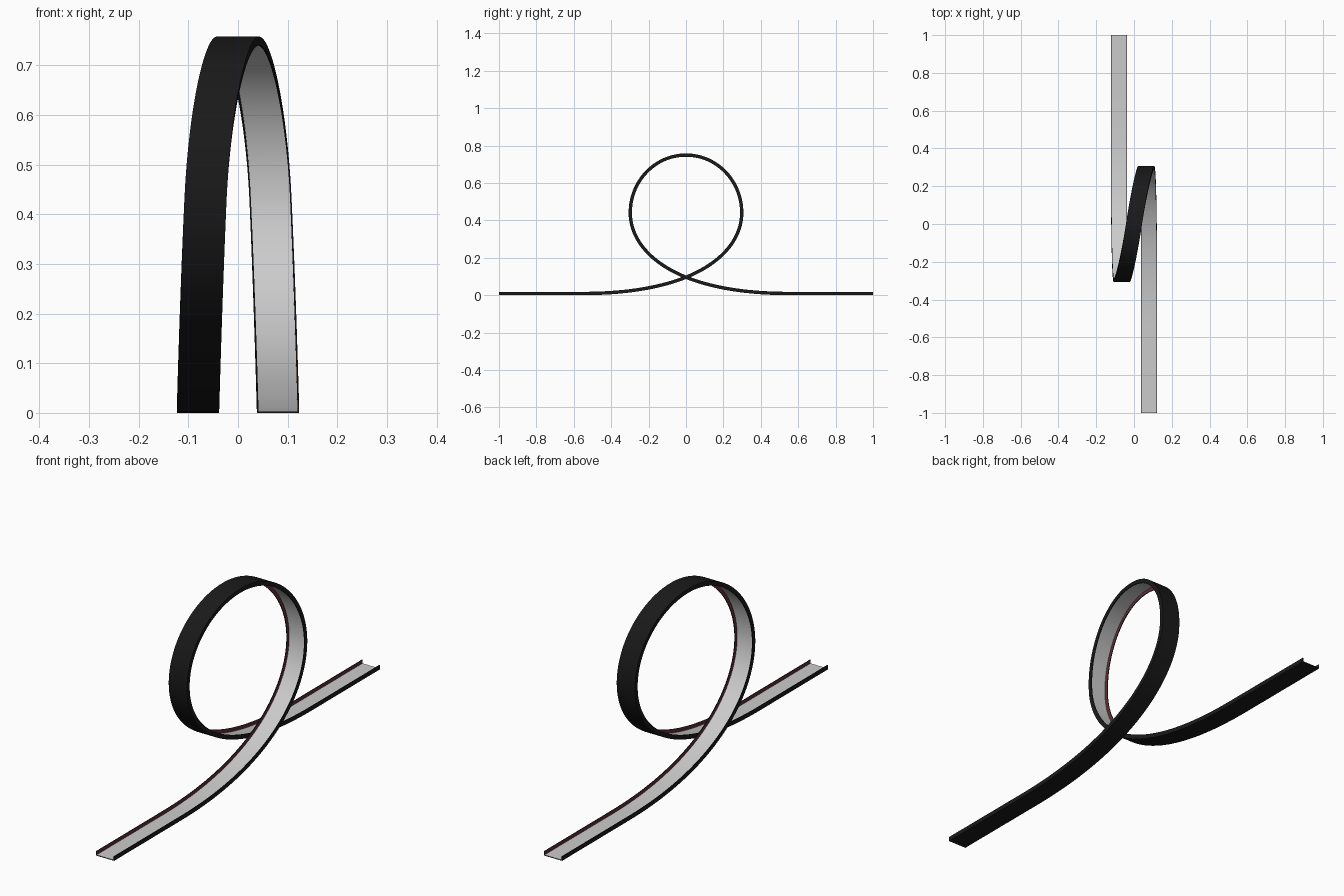
import bpy, bmesh, math
from mathutils import Vector

if "Cube" in bpy.data.objects:
    bpy.data.objects.remove(bpy.data.objects["Cube"])


def material(name, color):
    m = bpy.data.materials.new(name)
    m.diffuse_color = (*color, 1)
    m.use_nodes = True
    m.node_tree.nodes["Principled BSDF"].inputs["Base Color"].default_value = m.diffuse_color
    return m


def bezier(p0, p1, p2, p3, n):
    pts = []
    for i in range(n):
        t = i / n
        u = 1 - t
        pts.append(u**3 * p0 + 3 * u * u * t * p1 + 3 * u * t * t * p2 + t**3 * p3)
    return pts


V = Vector
# Half of the path: straight run-in, rising sweep, upper quarter of the loop
half = [V((0.0805, -1, 0)), V((0.0805, -0.77, 0))]
half += bezier(V((0.0805, -0.55, 0)), V((0.0805, 0.085, 0)),
               V((0.074, 0.307, 0.24)), V((0.065, 0.307, 0.44)), 48)
half += bezier(V((0.065, 0.307, 0.44)), V((0.056, 0.307, 0.616)),
               V((0.025, 0.17, 0.758)), V((0, 0, 0.758)), 32)
# The second half is the first turned half a revolution about z
path = half + [V((0, 0, 0.758))] + [V((-p.x, -p.y, p.z)) for p in reversed(half)]

# U-shaped channel section: (across, height), one material per edge
W, T, H = 0.0425, 0.003, 0.018
section = [(-W, 0), (W, 0), (W, H), (W - T, H), (W - T, T),
           (-W + T, T), (-W + T, H), (-W, H)]
BLACK, GREY, RED = 0, 1, 2
edge_mat = [BLACK, BLACK, BLACK, RED, GREY, RED, BLACK, BLACK]

bm = bmesh.new()
rings = []
for i, p in enumerate(path):
    d = path[min(i + 1, len(path) - 1)] - path[max(i - 1, 0)]
    up = V((0, -d.z, d.y)).normalized()
    rings.append([bm.verts.new(p + V((a, 0, 0)) + up * h) for a, h in section])

n = len(section)
for r0, r1 in zip(rings, rings[1:]):
    for k in range(n):
        j = (k + 1) % n
        f = bm.faces.new((r0[k], r0[j], r1[j], r1[k]))
        f.material_index = edge_mat[k]
bm.faces.new(rings[0])
bm.faces.new(rings[-1])
bmesh.ops.recalc_face_normals(bm, faces=bm.faces)

mesh = bpy.data.meshes.new("loop_track")
bm.to_mesh(mesh)
bm.free()
for name, color in (("black_plastic", (0.01, 0.01, 0.01)),
                    ("grey_road", (0.8, 0.8, 0.8)),
                    ("dark_red_rail", (0.12, 0.03, 0.04))):
    mesh.materials.append(material(name, color))
track = bpy.data.objects.new("loop_track", mesh)
bpy.context.collection.objects.link(track)

bpy.context.view_layer.objects.active = track
track.select_set(True)
bpy.ops.object.shade_smooth_by_angle(angle=math.radians(30))
